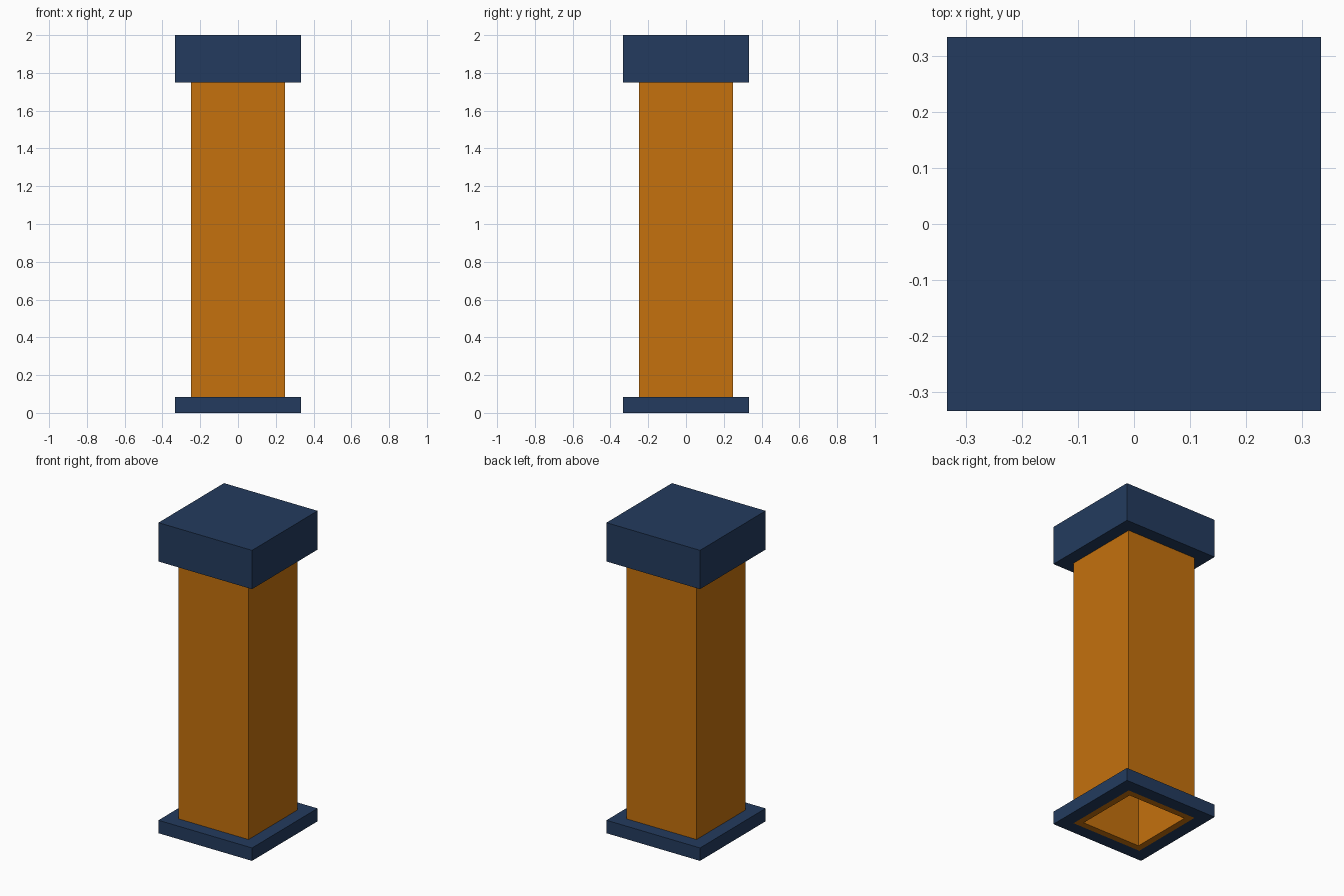
import bpy
import bmesh

cube = bpy.data.objects.get("Cube")
if cube:
    bpy.data.objects.remove(cube, do_unlink=True)

U = 1 / 24  # design unit: wall thickness of the shaft


def material(name, rgb):
    mat = bpy.data.materials.new(name)
    mat.use_nodes = True
    mat.diffuse_color = (*rgb, 1)
    mat.node_tree.nodes["Principled BSDF"].inputs["Base Color"].default_value = (*rgb, 1)
    return mat


def square_part(name, outer, z0, z1, mat, inner=None):
    """Square block, or an open square tube when inner is given (half widths)."""
    bm = bmesh.new()

    def ring(h, z):
        return [bm.verts.new((x * h, y * h, z))
                for x, y in ((-1, -1), (1, -1), (1, 1), (-1, 1))]

    rings = [ring(outer, z0), ring(outer, z1)]
    if inner:
        rings += [ring(inner, z1), ring(inner, z0)]
        pairs = list(zip(rings, rings[1:] + rings[:1]))
    else:
        pairs = [tuple(rings)]
        bm.faces.new(rings[0])
        bm.faces.new(rings[1])
    for a, b in pairs:
        for i in range(4):
            j = (i + 1) % 4
            bm.faces.new((a[i], a[j], b[j], b[i]))
    bmesh.ops.recalc_face_normals(bm, faces=bm.faces)
    mesh = bpy.data.meshes.new(name)
    bm.to_mesh(mesh)
    bm.free()
    mesh.materials.append(mat)
    obj = bpy.data.objects.new(name, mesh)
    bpy.context.collection.objects.link(obj)
    return obj


navy = material("navy blue", (0.017, 0.044, 0.112))
orange = material("burnt orange", (0.555, 0.165, 0.004))

# Hollow shaft, open at the bottom
square_part("shaft", 6 * U, 0, 42 * U, orange, inner=5 * U)
# Collar around the foot of the shaft
square_part("base_collar", 8 * U, 0, 2 * U, navy, inner=6 * U)
# Solid cap closing the top
square_part("cap", 8 * U, 42 * U, 48 * U, navy)
